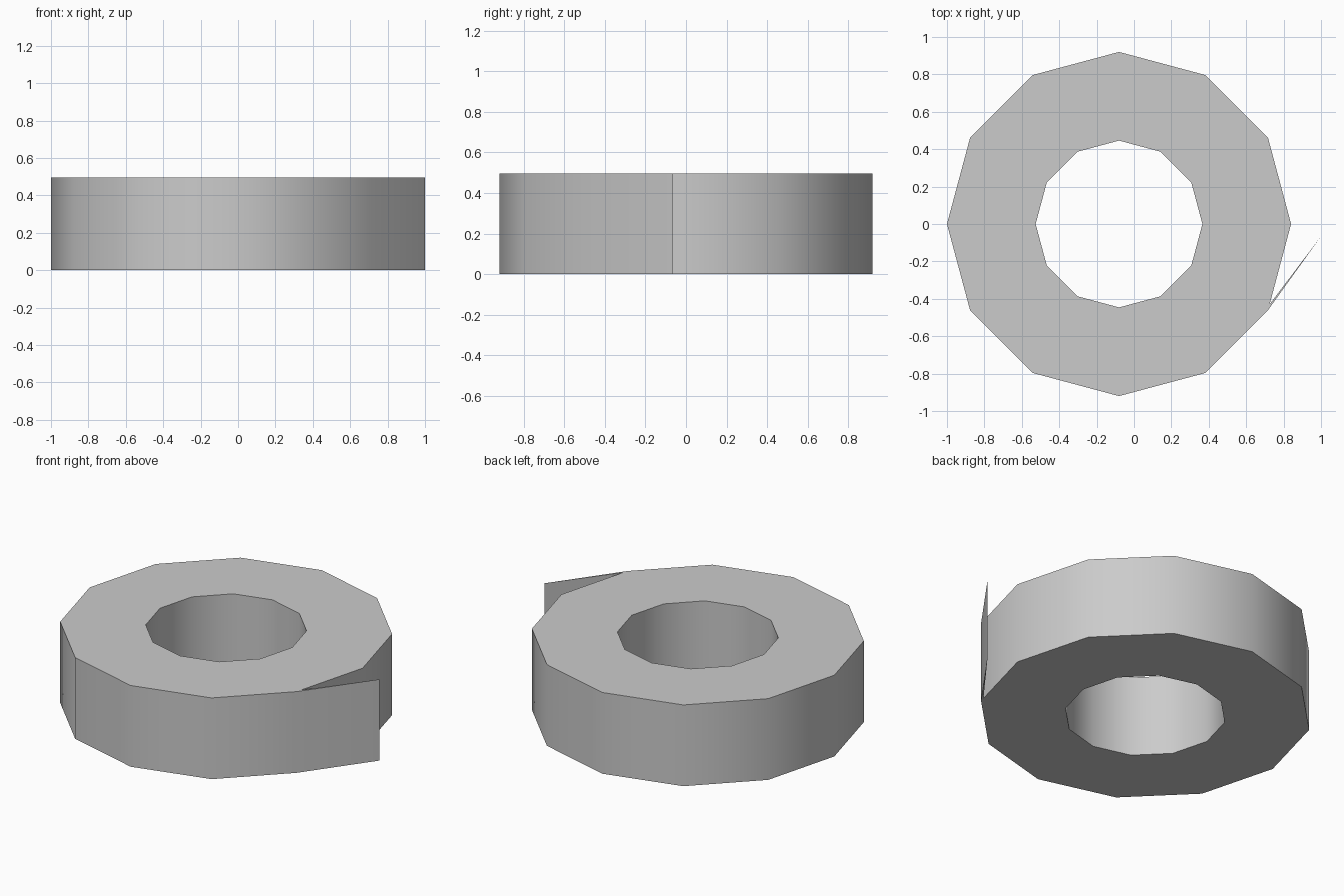
import bpy, bmesh, math

if "Cube" in bpy.data.objects:
    bpy.data.objects.remove(bpy.data.objects["Cube"])

SIDES, CX, HEIGHT = 12, -0.08, 0.495
R_OUT, R_IN = 0.92, 0.446


def ring(radius):
    return [(CX + radius * math.cos(2 * math.pi * i / SIDES),
             radius * math.sin(2 * math.pi * i / SIDES)) for i in range(SIDES)]


bm = bmesh.new()


def add(points):
    return [bm.verts.new((x, y, 0)) for x, y in points]


outer, inner = add(ring(R_OUT)), add(ring(R_IN))
# Loose tape end: a thin wedge peeling off the last outer corner
root, tip = add([(0.725, -0.43), (1.0, -0.066)])

# Flat bottom: ring of quads, the last one holding the root of the loose end
for i in range(SIDES):
    j = (i + 1) % SIDES
    split = [root] if j == 0 else []
    bm.faces.new([outer[i]] + split + [outer[j], inner[j], inner[i]])
bm.faces.new([outer[-1], tip, root])

# Raise the profile into a solid roll
base = bm.faces[:]
up = bmesh.ops.extrude_face_region(bm, geom=base, use_keep_orig=True)
bmesh.ops.translate(bm, vec=(0, 0, HEIGHT),
                    verts=[g for g in up["geom"] if isinstance(g, bmesh.types.BMVert)])
bmesh.ops.recalc_face_normals(bm, faces=bm.faces[:])

mesh = bpy.data.meshes.new("tape_roll")
bm.to_mesh(mesh)
bm.free()
roll = bpy.data.objects.new("tape_roll", mesh)
bpy.context.collection.objects.link(roll)

# Smooth walls, crisp rims
bpy.context.view_layer.objects.active = roll
roll.select_set(True)
bpy.ops.object.shade_smooth_by_angle(angle=math.radians(40))
